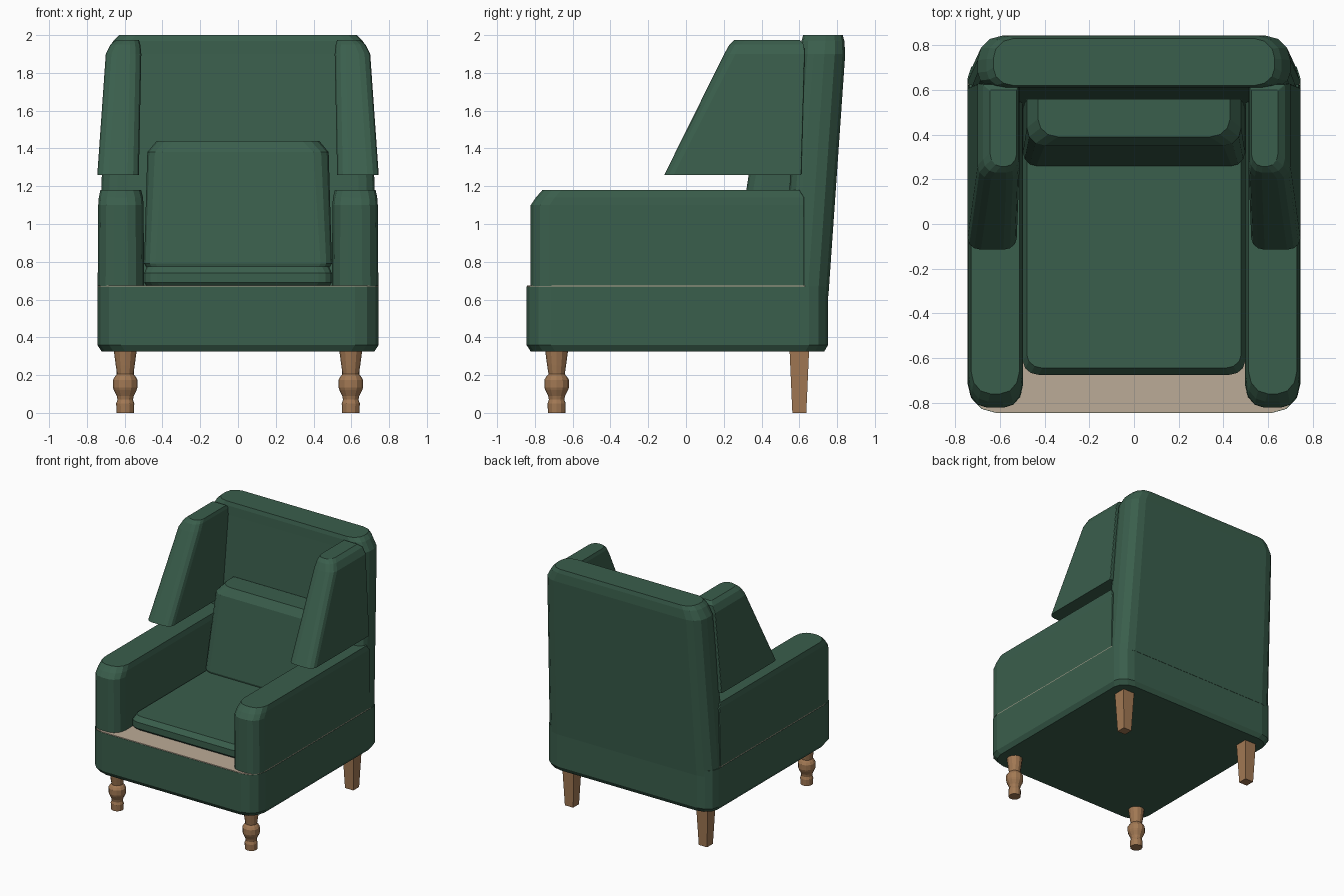
import bpy, bmesh, math


def material(name, rgb):
    m = bpy.data.materials.new(name)
    m.diffuse_color = (*rgb, 1)
    return m


GREEN = material("green fabric", (0.042, 0.112, 0.072))
BEIGE = material("beige lining", (0.50, 0.41, 0.31))
WOOD = material("brown wood", (0.36, 0.19, 0.088))


def outline(x0, x1, y0, y1, front, back, seg):
    """Rectangle with elliptical corners; front/back are (rx, ry) radii."""
    pts = []
    for cx, cy, sx, sy, r, start in ((x1, y0, -1, 1, front, -90), (x1, y1, -1, -1, back, 0),
                                     (x0, y1, 1, -1, back, 90), (x0, y0, 1, 1, front, 180)):
        for i in range(seg + 1):
            a = math.radians(start + 90 * i / seg)
            pts.append((cx + sx * r[0] + r[0] * math.cos(a), cy + sy * r[1] + r[1] * math.sin(a)))
    return pts


def skin(name, rings, mat):
    """Closed solid through a stack of equal-length rings."""
    bm = bmesh.new()
    loops = [[bm.verts.new(p) for p in ring] for ring in rings]
    n = len(loops[0])
    for a, b in zip(loops, loops[1:]):
        for i in range(n):
            j = (i + 1) % n
            bm.faces.new((a[i], a[j], b[j], b[i]))
    bm.faces.new(loops[0][::-1])
    bm.faces.new(loops[-1])
    bmesh.ops.recalc_face_normals(bm, faces=bm.faces)
    me = bpy.data.meshes.new(name)
    bm.to_mesh(me)
    bm.free()
    me.materials.append(mat)
    ob = bpy.data.objects.new(name, me)
    bpy.context.collection.objects.link(ob)
    return ob


def loft(name, sections, mat, seg=3, side=1):
    """Sections are (z, x0, x1, y0, y1, front radii, back radii); side -1 mirrors in x."""
    rings = []
    for z, x0, x1, y0, y1, f, b in sections:
        if side < 0:
            x0, x1 = -x1, -x0
        rings.append([(x, y, z) for x, y in outline(x0, x1, y0, y1, f, b, seg)])
    return skin(name, rings, mat)


SQ = (0.005, 0.005)  # nearly square corner

# Base box and the thin lining on top of it
FR, BR = (0.125, 0.13), (0.12, 0.10)
loft("base", [(0.325, -0.722, 0.722, -0.822, 0.732, FR, BR),
              (0.36, -0.745, 0.745, -0.845, 0.752, FR, BR),
              (0.668, -0.745, 0.745, -0.845, 0.752, FR, BR)], GREEN)
loft("lining", [(z, -0.743, 0.743, -0.843, 0.63, FR, SQ) for z in (0.667, 0.674)], BEIGE)

# Leaning backrest
loft("backrest", [(0.62, -0.742, 0.742, 0.50, 0.754, (0.08, 0.07), (0.12, 0.11)),
                  (1.90, -0.700, 0.700, 0.608, 0.843, (0.09, 0.07), (0.11, 0.11)),
                  (1.97, -0.660, 0.660, 0.612, 0.838, (0.09, 0.07), (0.10, 0.10)),
                  (2.00, -0.630, 0.630, 0.620, 0.830, (0.09, 0.08), (0.09, 0.09))], GREEN)

# Seat cushion
CR = (0.07, 0.06)
loft("seat_cushion", [(0.672, -0.485, 0.485, -0.66, 0.56, CR, SQ),
                      (0.690, -0.497, 0.497, -0.675, 0.56, CR, SQ),
                      (0.740, -0.497, 0.497, -0.675, 0.56, CR, SQ),
                      (0.776, -0.480, 0.480, -0.645, 0.56, CR, SQ)], GREEN)

# Back cushion
loft("back_cushion", [(0.770, -0.485, 0.485, 0.265, 0.53, (0.06, 0.06), SQ),
                      (0.790, -0.497, 0.497, 0.260, 0.53, (0.06, 0.06), SQ),
                      (1.380, -0.480, 0.480, 0.350, 0.56, (0.08, 0.08), SQ),
                      (1.440, -0.430, 0.430, 0.390, 0.56, (0.09, 0.08), SQ)], GREEN)

for side, label in ((1, "right"), (-1, "left")):
    # Armrest
    AF = (0.085, 0.10)
    loft(label + "_armrest", [(0.672, 0.497, 0.743, -0.822, 0.625, AF, SQ),
                              (1.100, 0.500, 0.740, -0.822, 0.625, AF, SQ),
                              (1.140, 0.503, 0.737, -0.795, 0.625, AF, SQ),
                              (1.180, 0.513, 0.729, -0.760, 0.600, AF, SQ)], GREEN, 3, side)
    # Wing above the armrest
    loft(label + "_wing", [(1.260, 0.525, 0.745, -0.115, 0.610, (0.06, 0.05), SQ),
                           (1.900, 0.512, 0.700, 0.202, 0.628, (0.06, 0.06), SQ),
                           (1.950, 0.517, 0.675, 0.230, 0.625, (0.055, 0.06), SQ),
                           (1.975, 0.525, 0.645, 0.257, 0.600, (0.05, 0.06), SQ)], GREEN, 3, side)
    # Turned front leg
    profile = ((0.046, 0), (0.048, 0.05), (0.041, 0.07), (0.045, 0.09), (0.06, 0.12), (0.065, 0.135),
               (0.065, 0.175), (0.055, 0.192), (0.043, 0.205), (0.05, 0.25), (0.062, 0.34))
    skin(label + "_front_leg",
         [[(side * 0.597 + r * math.cos(math.tau * i / 12), -0.685 + r * math.sin(math.tau * i / 12), z)
           for i in range(12)] for r, z in profile], WOOD)
    # Tapered square back leg
    skin(label + "_back_leg",
         [[(side * 0.597 + sx * h, 0.6 + sy * h, z) for sx, sy in ((-1, -1), (1, -1), (1, 1), (-1, 1))]
          for h, z in ((0.037, 0), (0.052, 0.34))], WOOD)
